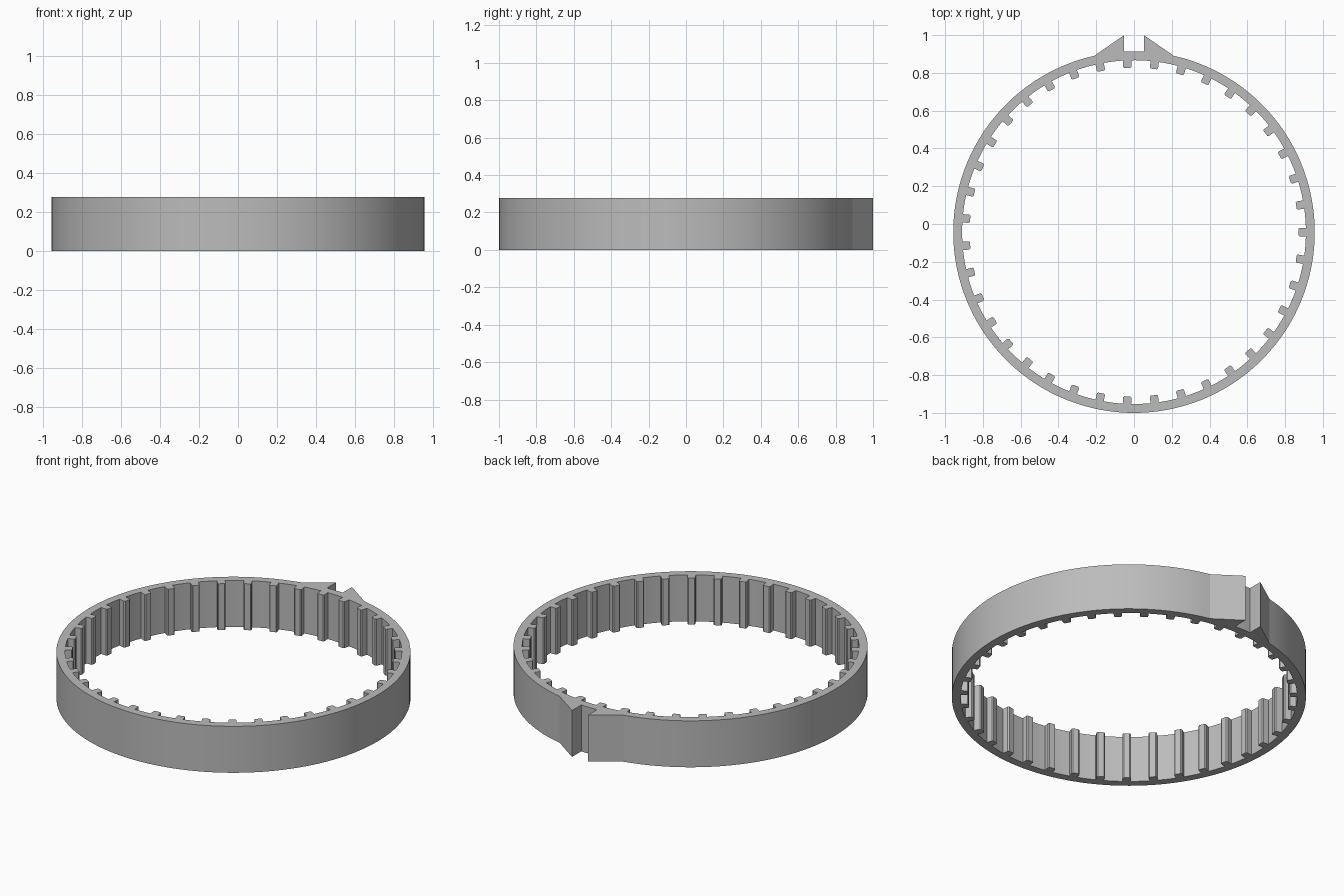
import bpy
import bmesh
from math import sin, cos, acos, radians, pi, tau

if "Cube" in bpy.data.objects:
    bpy.data.objects.remove(bpy.data.objects["Cube"], do_unlink=True)

CENTRE_Y = -0.043
OUTER, INNER, TIP = 0.957, 0.91, 0.87
HEIGHT = 0.277
TEETH = 39
HALF_TOOTH, CHAMFER = 0.022, 0.006
LUG_REACH, GAP = 0.21, 0.052

grey = bpy.data.materials.new("light grey")
grey.use_nodes = True
colour = (0.5, 0.5, 0.5, 1)
grey.diffuse_color = colour
grey.node_tree.nodes["Principled BSDF"].inputs["Base Color"].default_value = colour


def polar(r, a):
    return (r * cos(a), CENTRE_Y + r * sin(a))


def arc(r, start, end, steps):
    return [polar(r, start + (end - start) * i / steps) for i in range(steps + 1)]


def outer_profile():
    """Round band with two wedge lugs either side of a gap at the back."""
    lug = acos(LUG_REACH / OUTER)
    gap = acos(GAP / OUTER)
    pts = arc(OUTER, pi - lug, tau + lug, 150)
    pts.append((GAP, 1.0))
    pts += arc(OUTER, gap, pi - gap, 4)
    pts.append((-GAP, 1.0))
    return pts


def inner_profile():
    """Evenly spaced square teeth pointing inwards, with eased tips."""
    pts = []
    pitch = tau / TEETH
    half = HALF_TOOTH / INNER
    for i in range(TEETH):
        a = i * pitch
        c, s = cos(a), sin(a)
        for r, t in ((TIP + CHAMFER, -HALF_TOOTH), (TIP, CHAMFER - HALF_TOOTH),
                     (TIP, HALF_TOOTH - CHAMFER), (TIP + CHAMFER, HALF_TOOTH)):
            pts.append((r * c - t * s, CENTRE_Y + r * s + t * c))
        pts += arc(INNER, a + half, a + pitch - half, 4)
    return pts


def add_loop(bm, pts):
    verts = [bm.verts.new((x, y, 0)) for x, y in pts]
    return [bm.edges.new((v, verts[i - 1])) for i, v in enumerate(verts)]


# Flat cross-section of the whole band
bm = bmesh.new()
edges = add_loop(bm, outer_profile()) + add_loop(bm, inner_profile())
bmesh.ops.triangle_fill(bm, edges=edges, use_beauty=True, normal=(0, 0, 1))
for f in bm.faces:
    f.normal_update()
    if f.normal.z < 0:
        f.normal_flip()
mesh = bpy.data.meshes.new("toothed_ring")
bm.to_mesh(mesh)
bm.free()

# Thicken the section upwards into the band
ring = bpy.data.objects.new("toothed_ring", mesh)
bpy.context.collection.objects.link(ring)
mesh.materials.append(grey)
thick = ring.modifiers.new("height", 'SOLIDIFY')
thick.thickness = HEIGHT
thick.offset = 1
bpy.ops.object.select_all(action='DESELECT')
ring.select_set(True)
bpy.context.view_layer.objects.active = ring
bpy.ops.object.modifier_apply(modifier=thick.name)
bpy.ops.object.shade_smooth_by_angle(angle=radians(15))
